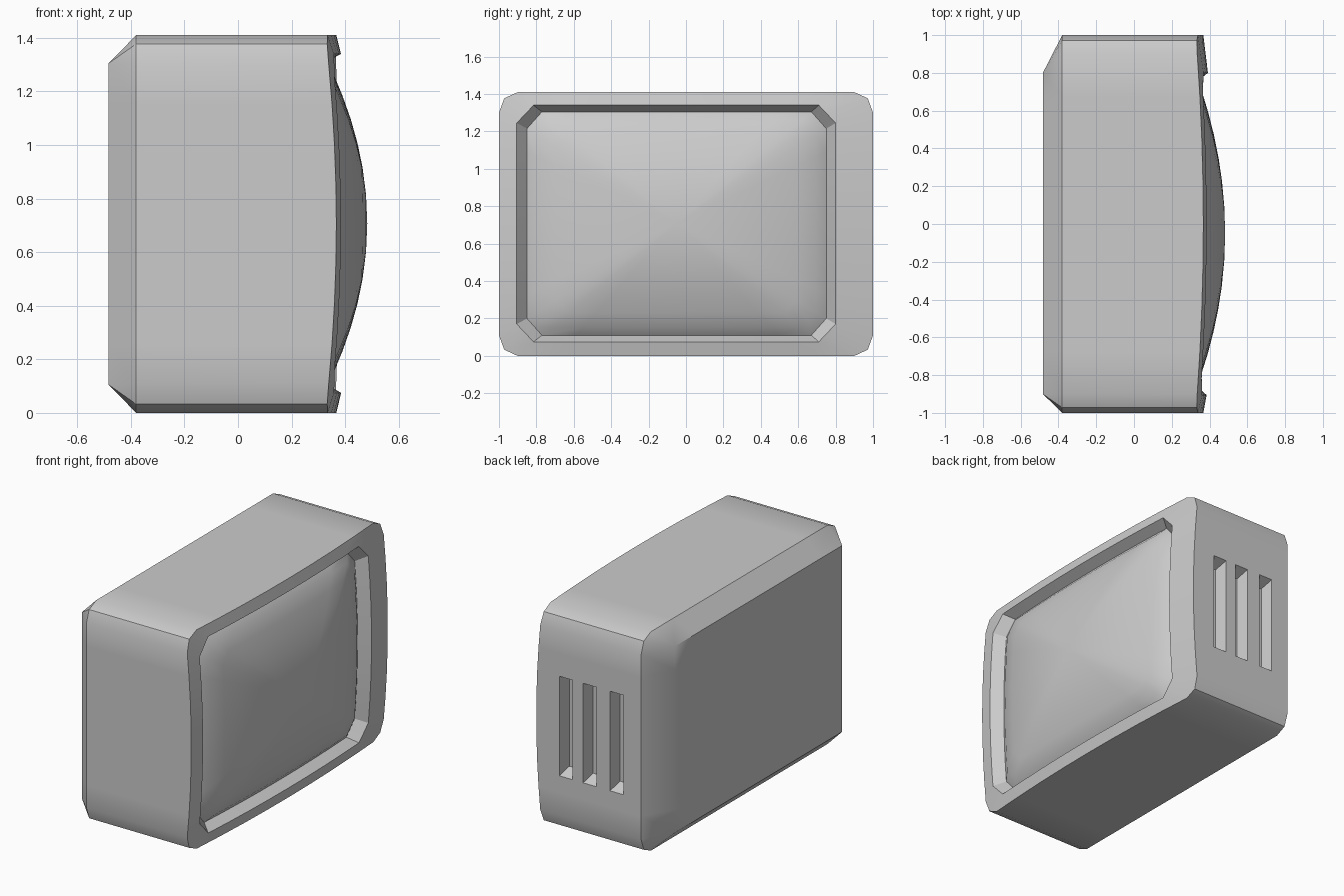
import bpy, bmesh

if "Cube" in bpy.data.objects:
    bpy.data.objects.remove(bpy.data.objects["Cube"])

SIDE, CORNER = 8, 2          # segments per straight side and per corner
CY, CZ = -0.05, 0.7075       # middle of the screen


def outline(y0, y1, z0, z1, cy, cz, puff=0.0):
    """Rectangle with cut corners; puff pushes the middle of each cut outward."""
    sides = [((y0 + cy, z0), (y1 - cy, z0), (1, -1)),
             ((y1, z0 + cz), (y1, z1 - cz), (1, 1)),
             ((y1 - cy, z1), (y0 + cy, z1), (-1, 1)),
             ((y0, z1 - cz), (y0, z0 + cz), (-1, -1))]
    pts = []
    for k, (a, b, d) in enumerate(sides):
        for i in range(SIDE + 1):
            t = i / SIDE
            pts.append((a[0] + (b[0] - a[0]) * t, a[1] + (b[1] - a[1]) * t))
        c = sides[(k + 1) % 4][0]
        pts.append(((b[0] + c[0]) / 2 + d[0] * puff, (b[1] + c[1]) / 2 + d[1] * puff))
    return pts


def bulge(y, z, offset=0.0):
    """Curved surface of the front frame."""
    v = (z - 0.705) / 0.705
    return 0.327 + offset + 0.04 * (1 - y * y) + 0.04 * (1 - v * v)


def skin(bm, loops):
    rings = [[bm.verts.new(p) for p in loop] for loop in loops]
    n = len(rings[0])
    for a, b in zip(rings, rings[1:]):
        for i in range(n):
            j = (i + 1) % n
            bm.faces.new((a[i], a[j], b[j], b[i]))
    return rings


def fan(bm, ring, apex):
    v = bm.verts.new(apex)
    for a, b in zip(ring, ring[1:] + ring[:1]):
        bm.faces.new((a, b, v))


def to_object(bm, name):
    me = bpy.data.meshes.new(name)
    bm.to_mesh(me)
    bm.free()
    ob = bpy.data.objects.new(name, me)
    bpy.context.collection.objects.link(ob)
    return ob


def activate(ob):
    bpy.ops.object.select_all(action='DESELECT')
    ob.select_set(True)
    bpy.context.view_layer.objects.active = ob


# Case: tapered back, straight walls, bulging frame, sloped recess
outer = outline(-1, 1, 0, 1.41, 0.10, 0.11, 0.022)
back = outline(-0.9, 0.8, 0.105, 1.305, 0, 0)
opening = outline(-0.905, 0.80, 0.075, 1.34, 0.09, 0.095)
inner = outline(-0.85, 0.75, 0.11, 1.305, 0.08, 0.09)
inner3d = [(bulge(y, z, -0.057), y, z) for y, z in inner]

bm = bmesh.new()
rings = skin(bm, [[(-0.4825, y, z) for y, z in back],
                  [(-0.38, y, z) for y, z in outer],
                  [(bulge(y, z), y, z) for y, z in outer],
                  [(bulge(y, z, 0.01), y, z) for y, z in opening],
                  inner3d])
bm.faces.new(rings[0])
fan(bm, rings[-1], (0.2, CY, CZ))
bmesh.ops.remove_doubles(bm, verts=bm.verts, dist=1e-5)
bmesh.ops.recalc_face_normals(bm, faces=bm.faces)
case = to_object(bm, "case")

# Three tapered vent slots in the side wall
bm = bmesh.new()
for x in (0.155, -0.015, -0.207):
    cube = bmesh.ops.create_cube(bm, size=1)["verts"]
    for v in cube:
        outside = v.co.y > 0
        hx, hz = (0.05, 0.325) if outside else (0.032, 0.285)
        v.co = (x + (hx if v.co.x > 0 else -hx),
                1.01 if outside else 0.92,
                0.685 + (hz if v.co.z > 0 else -hz))
cutter = to_object(bm, "vent_cutter")
cutter.hide_render = True
mod = case.modifiers.new("vents", 'BOOLEAN')
mod.operation = 'DIFFERENCE'
mod.solver = 'EXACT'
mod.object = cutter
activate(case)
bpy.ops.object.modifier_apply(modifier=mod.name)
bpy.data.objects.remove(cutter)

# Open the recess where the screen sits
bm = bmesh.new()
bm.from_mesh(case.data)
hidden = [v for v in bm.verts if abs(v.co.x - 0.2) < 1e-3 and abs(v.co.y - CY) < 1e-3
          and abs(v.co.z - CZ) < 1e-3]
bmesh.ops.delete(bm, geom=hidden, context='VERTS')
bm.to_mesh(case.data)
bm.free()

# Screen: domed panel steepening toward its rim
bm = bmesh.new()
loops = []
for t in (1.0, 0.93, 0.8, 0.65, 0.5, 0.35, 0.18):
    loops.append([(0.4825 - (0.4825 - x) * (1.0 if t == 1 else 0.9 * t * t),
                   CY + (y - CY) * t, CZ + (z - CZ) * t) for x, y, z in inner3d])
rings = skin(bm, loops)
fan(bm, rings[-1], (0.4825, CY, CZ))
bm.normal_update()
bmesh.ops.reverse_faces(bm, faces=[f for f in bm.faces if f.normal.x < 0])
screen = to_object(bm, "screen")

for ob, angle in ((case, 0.5), (screen, 0.7)):
    activate(ob)
    bpy.ops.object.shade_smooth_by_angle(angle=angle)
